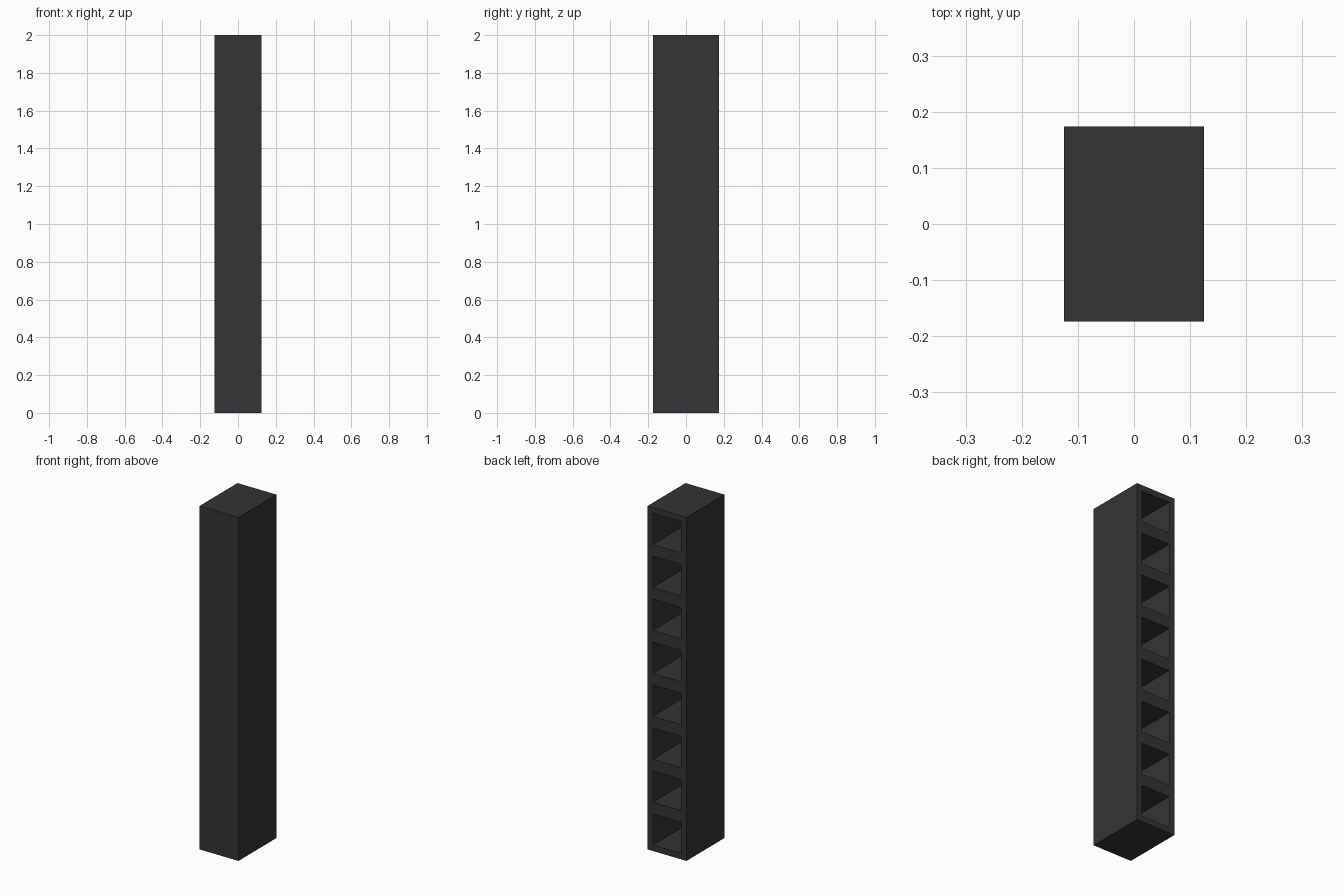
import bpy
import bmesh

cube = bpy.data.objects.get("Cube")
if cube:
    bpy.data.objects.remove(cube, do_unlink=True)

WIDTH, DEPTH, CELL = 0.25, 0.348, 0.25
RIM, POCKET = 0.034, 0.314

charcoal = bpy.data.materials.new("charcoal")
charcoal.use_nodes = True
colour = (0.035, 0.035, 0.035, 1)
charcoal.diffuse_color = colour
charcoal.node_tree.nodes["Principled BSDF"].inputs["Base Color"].default_value = colour


def column(name, z0, cells):
    """Upright casing with a stack of square pockets open at the back."""
    bm = bmesh.new()
    x, y = WIDTH / 2, DEPTH / 2
    # Back panel: one quad per pocket, sharing horizontal edges
    rows = [[bm.verts.new((s * x, y, z0 + i * CELL)) for s in (1, -1)]
            for i in range(cells + 1)]
    backs = [bm.faces.new((a[0], a[1], b[1], b[0])) for a, b in zip(rows, rows[1:])]
    # Pull the casing forward from the back panel
    res = bmesh.ops.extrude_face_region(bm, geom=backs, use_keep_orig=True)
    moved = [g for g in res["geom"] if isinstance(g, bmesh.types.BMVert)]
    bmesh.ops.translate(bm, vec=(0, -DEPTH, 0), verts=moved)
    bmesh.ops.recalc_face_normals(bm, faces=bm.faces[:])
    # Rims, then pockets sunk toward the front
    bm.normal_update()
    backs = [f for f in bm.faces if f.normal.y > 0.9]
    bmesh.ops.inset_individual(bm, faces=backs, thickness=RIM, use_even_offset=True)
    bm.normal_update()
    for f in backs:
        out = bmesh.ops.extrude_discrete_faces(bm, faces=[f])
        bmesh.ops.translate(bm, vec=(0, -POCKET, 0), verts=out["faces"][0].verts[:])
    bm.normal_update()
    mesh = bpy.data.meshes.new(name)
    bm.to_mesh(mesh)
    bm.free()
    mesh.materials.append(charcoal)
    obj = bpy.data.objects.new(name, mesh)
    bpy.context.collection.objects.link(obj)
    return obj


# Short base section with the tall section standing on it
column("lower_column", 0.0, 2)
column("upper_column", 0.5, 6)
